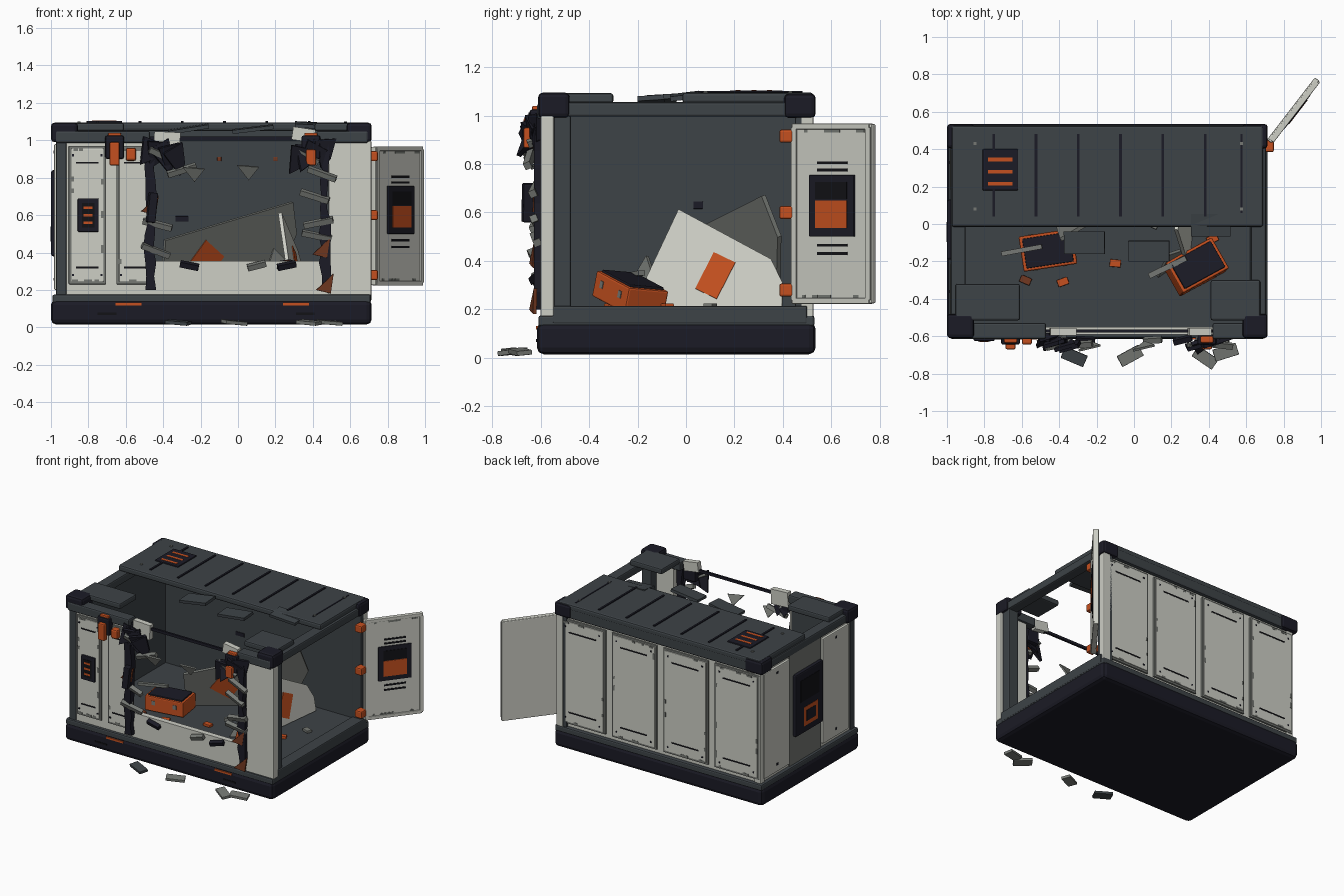
import bpy, bmesh, math, random
from mathutils import Matrix, Euler

random.seed(4)
if "Cube" in bpy.data.objects:
    bpy.data.objects.remove(bpy.data.objects["Cube"])


def material(name, *rgb):
    m = bpy.data.materials.new(name)
    m.use_nodes = True
    m.diffuse_color = (*rgb, 1)
    m.node_tree.nodes["Principled BSDF"].inputs["Base Color"].default_value = (*rgb, 1)
    return m


WHITE = material("off_white_paint", .61, .62, .56)
GREY = material("slate_grey", .047, .056, .063)
WORN = material("worn_metal", .18, .19, .175)
NAVY = material("dark_navy", .011, .011, .019)
BLACK = material("slot_black", .006, .006, .008)
ORANGE = material("orange", .56, .08, .014)
RUST = material("rust", .17, .04, .015)


def finish(name, bm, mat, loc, rot, frame):
    mesh = bpy.data.meshes.new(name)
    bmesh.ops.recalc_face_normals(bm, faces=bm.faces)
    bm.to_mesh(mesh)
    bm.free()
    mesh.materials.append(mat)
    ob = bpy.data.objects.new(name, mesh)
    ob.matrix_world = frame @ placed(loc, rot)
    bpy.context.collection.objects.link(ob)


def placed(loc, rot):
    return Matrix.Translation(loc) @ Euler(rot).to_matrix().to_4x4()


def box(name, mat, size, loc, rot=(0, 0, 0), bevel=0, frame=Matrix()):
    bm = bmesh.new()
    bmesh.ops.create_cube(bm, size=1)
    bmesh.ops.scale(bm, vec=size, verts=bm.verts)
    if bevel:
        bmesh.ops.bevel(bm, geom=bm.edges[:], offset=bevel, segments=2, affect='EDGES', profile=.5)
    finish(name, bm, mat, loc, rot, frame)


def span(name, mat, x, y, z, bevel=0, frame=Matrix()):
    """Box given by its limits along each axis."""
    lims = (x, y, z)
    box(name, mat, [b - a for a, b in lims], [(a + b) / 2 for a, b in lims], bevel=bevel, frame=frame)


def prism(name, mat, outline, depth, loc, rot=(0, 0, 0), frame=Matrix()):
    """Outline in local x and z, extruded along local y."""
    bm = bmesh.new()
    face = bm.faces.new([bm.verts.new((x, -depth / 2, z)) for x, z in outline])
    ext = bmesh.ops.extrude_face_region(bm, geom=[face])["geom"]
    bmesh.ops.translate(bm, vec=(0, depth, 0), verts=[g for g in ext if isinstance(g, bmesh.types.BMVert)])
    finish(name, bm, mat, loc, rot, frame)


def turned(x, y, degrees):
    return placed((x, y, 0), (0, 0, math.radians(degrees)))


def wall_panel(name, u, width, frame, z0=.23, z1=.97):
    """Framed panel with slots, rivets and worn edges; outside is local -y."""
    h, mid = z1 - z0, (z0 + z1) / 2
    box(name + "_frame", WORN, (width, .016, h), (u, -.006, mid), bevel=.004, frame=frame)
    box(name + "_face", WHITE, (width - .028, .016, h - .028), (u, -.012, mid), bevel=.004, frame=frame)
    for s in (-1, 1):
        box(name + "_slot", BLACK, (width * .6, .006, .01), (u, -.019, mid + s * (h / 2 - .09)), frame=frame)
        for t in (-1, 1):
            box(name + "_rivet", NAVY, (.011, .006, .011), (u + t * width * .38, -.02, mid + s * (h / 2 - .05)), frame=frame)
    for i in range(10):
        w, s = random.uniform(.015, .05), random.choice((-1, 1))
        if i % 2:
            box(name + "_chip", WORN, (w, .003, .014), (u + random.uniform(-.38, .38) * width, -.02, mid + s * (h / 2 - .02)), frame=frame)
        else:
            box(name + "_chip", WORN, (.014, .003, w), (u + s * (width / 2 - .02), -.02, mid + random.uniform(-.4, .4) * h), frame=frame)


# Base, sill and floor
span("base", NAVY, (-1, .715), (-.615, .535), (.015, .148), bevel=.028)
span("sill", GREY, (-.993, .71), (-.609, .53), (.13, .175), bevel=.01)
span("floor", GREY, (-.94, .69), (-.55, .49), (.16, .205))
span("door_sill", GREY, (.62, .713), (-.55, .5), (.14, .215), bevel=.008)
for x in (-.585, .31):
    span("base_orange_strip", ORANGE, (x - .07, x + .07), (-.618, -.6), (.118, .132))
for x in (-.7, .36):
    span("base_slot", BLACK, (x - .05, x + .05), (-.618, -.6), (.066, .078))

# Walls with slate lining inside
span("back_wall", WHITE, (-.955, .66), (.47, .5), (.17, 1.02))
span("back_lining", GREY, (-.93, .64), (.455, .472), (.2, 1.02))
span("left_end_wall", WHITE, (-.965, -.93), (-.55, .49), (.17, 1.02))
span("left_end_lining", GREY, (-.932, -.915), (-.54, .47), (.2, 1.02))
span("front_wall_left", WHITE, (-.935, -.47), (-.59, -.55), (.17, 1.0))
span("front_wall_right", WHITE, (.485, .713), (-.6, -.545), (.17, 1.0), bevel=.008)
span("front_wall_low", WHITE, (-.48, .5), (-.59, -.55), (.17, .355))
span("front_lining", GREY, (-.91, -.49), (-.552, -.54), (.2, 1.0))

# Corner posts, top rails and caps
for y in (-.51, .485):
    span("open_end_post", GREY, (.62, .7), (y - .035, y + .035), (.16, 1.02), bevel=.008)
for x, y in ((-.945, -.57), (-.945, .485), (.675, .5)):
    span("corner_post", WHITE if y > 0 else GREY, (x - .028, x + .028), (y - .025, y + .025), (.16, 1.02), bevel=.006)
for x in (-.94, .665):
    span("side_top_rail", GREY, (x - .04, x + .04), (-.56, .5), (.995, 1.055), bevel=.01)
    for y, top in ((-.545, 1.094), (.47, 1.09)):
        span("corner_cap", NAVY, (x - .06 if x < 0 else x - .085, x + .085 if x < 0 else x + .05),
             (y - .065, y + .065), (.99, top), bevel=.018)
span("back_top_rail", GREY, (-.95, .68), (.45, .525), (.99, 1.07), bevel=.012)
span("front_top_rail_left", GREY, (-.975, -.47), (-.614, -.53), (.985, 1.05), bevel=.01)
span("front_top_rail_right", GREY, (.42, .695), (-.614, -.53), (.985, 1.05), bevel=.01)
span("front_bent_rod", NAVY, (-.48, .45), (-.58, -.565), (1.0, 1.02))
span("roof_plate_left", GREY, (-.955, -.61), (-.515, -.32), (1.05, 1.092), bevel=.01)
span("roof_plate_right", GREY, (.41, .675), (-.515, -.3), (1.05, 1.092), bevel=.01)

# Remaining roof with ribs, rivets and vent
span("roof", GREY, (-.975, .69), (-.015, .525), (1.05, 1.095), bevel=.012)
for i in range(6):
    x = -.75 + i * .226
    span("roof_rib", NAVY, (x - .007, x + .007), (.04, .48), (1.085, 1.102))
span("roof_seam", NAVY, (.57, .58), (.06, .48), (1.085, 1.098))
for x in (-.85, .575):
    for y in (.08, .43):
        box("roof_rivet", WORN, (.016, .016, .008), (x, y, 1.097))
span("roof_vent", NAVY, (-.81, -.62), (.18, .4), (1.085, 1.104), bevel=.005)
for y in (.215, .28, .345):
    span("roof_vent_slat", ORANGE, (-.78, -.65), (y - .01, y + .01), (1.098, 1.1055))
box("roof_torn_flap", GREY, (.21, .12, .02), (.41, -.005, 1.08), (.12, .05, 0))
box("loose_roof_piece_a", GREY, (.22, .12, .02), (-.265, -.1, 1.06), (.06, -.16, 0))
box("loose_roof_piece_b", GREY, (.22, .11, .02), (.08, -.145, 1.06), (.06, -.12, 0))

# Wall panels on the front and back
front, back = turned(0, -.59, 0), turned(0, .5, 180)
for u in (-.805, -.55):
    wall_panel("front_panel", u, .2, front)
for i in range(4):
    wall_panel("back_panel", -.49 + i * .423, .37, back, .2, .975)
span("front_vent", NAVY, (-.857, -.745), (-.625, -.6), (.51, .69), bevel=.006)
span("front_vent_screen", BLACK, (-.835, -.767), (-.628, -.62), (.535, .665))
for z in (.56, .6, .64):
    span("front_vent_slat", ORANGE, (-.825, -.777), (-.631, -.625), (z - .007, z + .007))

# Closed end: side panels, middle band and control display
end = turned(-.965, 0, -90)
span("end_band", WORN, (-.17, .2), (-.008, .01), (.17, 1.0), frame=end)
for u in (-.33, .36):
    span("end_panel", WHITE, (u - .15, u + .15), (-.018, .01), (.2, .98), bevel=.006, frame=end)
    for z in (.25, .93):
        span("end_rivet", NAVY, (u - .008, u + .008), (-.022, -.01), (z, z + .015), frame=end)
span("end_display", NAVY, (-.13, .19), (-.034, 0), (.38, .84), bevel=.01, frame=end)
span("end_screen", BLACK, (-.08, .14), (-.036, -.03), (.62, .78), frame=end)
span("end_orange_ring", ORANGE, (-.04, .125), (-.036, -.03), (.43, .57), frame=end)
span("end_ring_core", NAVY, (-.01, .095), (-.038, -.03), (.46, .54), frame=end)

# Open door with its display and hinges
door = turned(.725, .44, 52.4)
span("door", WHITE, (0, .42), (-.012, .018), (.225, .965), bevel=.006, frame=door)
for z in (.235, .955):
    span("door_edge_strip", WHITE, (.01, .41), (-.02, .012), (z - .012, z + .012), bevel=.004, frame=door)
for u in (.02, .405):
    span("door_side_strip", WHITE, (u - .012, u + .012), (-.02, .01), (.24, .95), frame=door)
span("door_display", NAVY, (.1, .335), (-.022, 0), (.5, .755), bevel=.005, frame=door)
span("door_screen", BLACK, (.135, .3), (-.025, -.02), (.655, .725), frame=door)
span("door_orange_plate", ORANGE, (.135, .3), (-.026, -.02), (.535, .65), frame=door)
for z in (.43, .465, .775, .805):
    span("door_slot", BLACK, (.14, .295), (-.016, -.005), (z - .006, z + .006), frame=door)
for i in range(14):
    box("door_chip", WORN, (random.uniform(.015, .04), .003, .012),
        (random.uniform(.04, .38), -.0135, random.choice((.254, .936))), frame=door)
for z in (.28, .6, .915):
    span("hinge", ORANGE, (.69, .748), (.385, .45), (z - .027, z + .027), bevel=.009)


# Crates with navy lids
def crate(loc, rot):
    frame = placed(loc, rot)
    box("crate_body", ORANGE, (.29, .19, .11), (0, 0, 0), bevel=.008, frame=frame)
    box("crate_lid", NAVY, (.255, .16, .02), (0, 0, .055), bevel=.005, frame=frame)
    for u in (-.08, .08):
        box("crate_latch", WORN, (.025, .196, .03), (u, 0, .01), frame=frame)


crate((-.46, -.14, .265), (0, 0, .15))
crate((.33, -.23, .265), (-.08, .25, .5))

# Fallen panels inside
white_panel = placed((.31, 0, .21), (-.2, 0, math.pi / 2 - .12))
prism("fallen_white_panel", WHITE, [(-.22, 0), (-.04, .41), (.35, .2), (.4, .1), (.4, 0)], .02, (0, 0, 0), frame=white_panel)
box("white_panel_label", ORANGE, (.1, .006, .17), (.12, -.012, .13), (0, .45, 0), frame=white_panel)
grey_panel = placed((0, .265, .205), (.25, 0, .6))
prism("fallen_grey_panel", WORN, [(-.5, 0), (-.52, .27), (.27, .48), (.324, .305), (.2, 0)], .02, (0, 0, 0), frame=grey_panel)
box("grey_panel_label", ORANGE, (.16, .006, .14), (-.235, -.012, .17), (0, .6, 0), frame=grey_panel)
prism("floor_shard", WORN, [(-.09, 0), (.03, .22), (.09, .16), (.09, 0)], .015, (.2, -.23, .21), (-.3, 0, .6))
box("loose_bar_a", WORN, (.22, .025, .02), (-.6, -.14, .35), (0, -.1, .18))
box("loose_bar_b", WORN, (.22, .03, .02), (.18, -.23, .34), (0, -.1, .45))
for x, y, m in ((-.1, -.21, ORANGE), (-.38, -.31, ORANGE), (-.58, -.3, RUST), (.42, -.08, ORANGE), (.5, .1, WORN), (.1, .0, WORN)):
    box("floor_scrap", m, (.06, .04, .02), (x, y, .215), (0, 0, random.uniform(-.6, .6)), bevel=.004)
for x in (-.1, .2):
    box("back_rust_spot", RUST, (.022, .006, .022), (x, .453, .9), bevel=.002)
box("back_dark_mark", NAVY, (.07, .006, .028), (-.3, .453, .58), bevel=.002)
box("end_dark_mark", NAVY, (.006, .04, .03), (-.914, .05, .63), bevel=.002)


# Torn wall edges and splinters
def torn_edge(name, x, inward, rust):
    zs = [.2 + .8 * i / 11 for i in range(12)]
    left = [(x - .012 - random.uniform(0, .025), z) for z in zs]
    right = [(x + .01 + random.uniform(0, .025), z) for z in reversed(zs)]
    prism(name, NAVY, left + right, .045, (0, -.605, 0))
    for i in range(5):
        prism(name + "_splinter", NAVY, [(-.06, .05), (.06, .06), (.03, -.05), (-.02, -.1)], .02,
              (x + inward * i * .035, -.62 - .008 * i, .95 - .01 * i),
              (random.uniform(-.5, .5), random.uniform(-.6, .6), .3))
    for dx, z in rust:
        prism(name + "_rust_shard", RUST, [(-.045, -.035), (.035, -.045), (.04, .06)], .015, (x + dx, -.63, z), (0, .1, .2))


torn_edge("torn_edge_left", -.47, 1, [(0, .65)])
torn_edge("torn_edge_right", .465, -1, [(-.02, .42), (0, .23)])
box("torn_block_left", NAVY, (.045, .05, .16), (-.46, -.65, .64), (0, .1, .2), bevel=.006)
box("torn_white_piece_left", WHITE, (.14, .04, .11), (-.38, -.575, .99), (0, .05, 0))
box("torn_white_piece_right", WHITE, (.12, .04, .07), (.35, -.575, 1.03), (0, .15, 0))
strips = [(-.3, .84, -.3, WORN), (-.4, .92, .4, WORN), (-.43, .55, .25, WORN), (-.44, .41, .35, WORN),
          (-.26, .33, .2, NAVY), (.1, .33, -.25, WORN), (.26, .33, -.2, NAVY), (.36, .92, .5, WORN),
          (.45, .82, .35, WORN), (.41, .7, .3, WORN), (.43, .56, -.2, WORN), (.42, .49, .2, WORN)]
for x, z, a, m in strips:
    box("bent_strip", m, (.16 if abs(x) > .28 else .1, .03, .03), (x, -.645 if z > .75 else -.62, z),
        (.4, a, random.uniform(-.3, .3)))
for x, z in ((-.24, .82), (.05, .83)):
    prism("flying_shard", WORN, [(-.06, .04), (.06, .03), (.01, -.045)], .012, (x, -.65, z), (.4, 0, .2))

# Orange clamps by the top rail
for x, low, high in ((-.66, .865, .99), (.39, .865, .95)):
    span("clamp_housing", NAVY, (x - .05, x + .05), (-.645, -.59), (.9, 1.025), bevel=.01)
    span("clamp_arm", ORANGE, (x - .027, x + .027), (-.67, -.63), (low, high), bevel=.008)
    span("clamp_top", ORANGE, (x - .035, x + .035), (-.635, -.6), (1.015, 1.04), bevel=.006)
span("clamp_knob", ORANGE, (-.6, -.545), (-.645, -.59), (.89, .96), bevel=.012)

# Scraps on the ground in front
for x, y, a in ((-.32, -.71, -.4), (-.02, -.705, .5), (.38, -.715, -.6), (.49, -.685, .3)):
    box("ground_scrap", WORN if x > -.2 else GREY, (.13, .065, .02), (x, y, .026), (.1, .08, a), bevel=.003)
